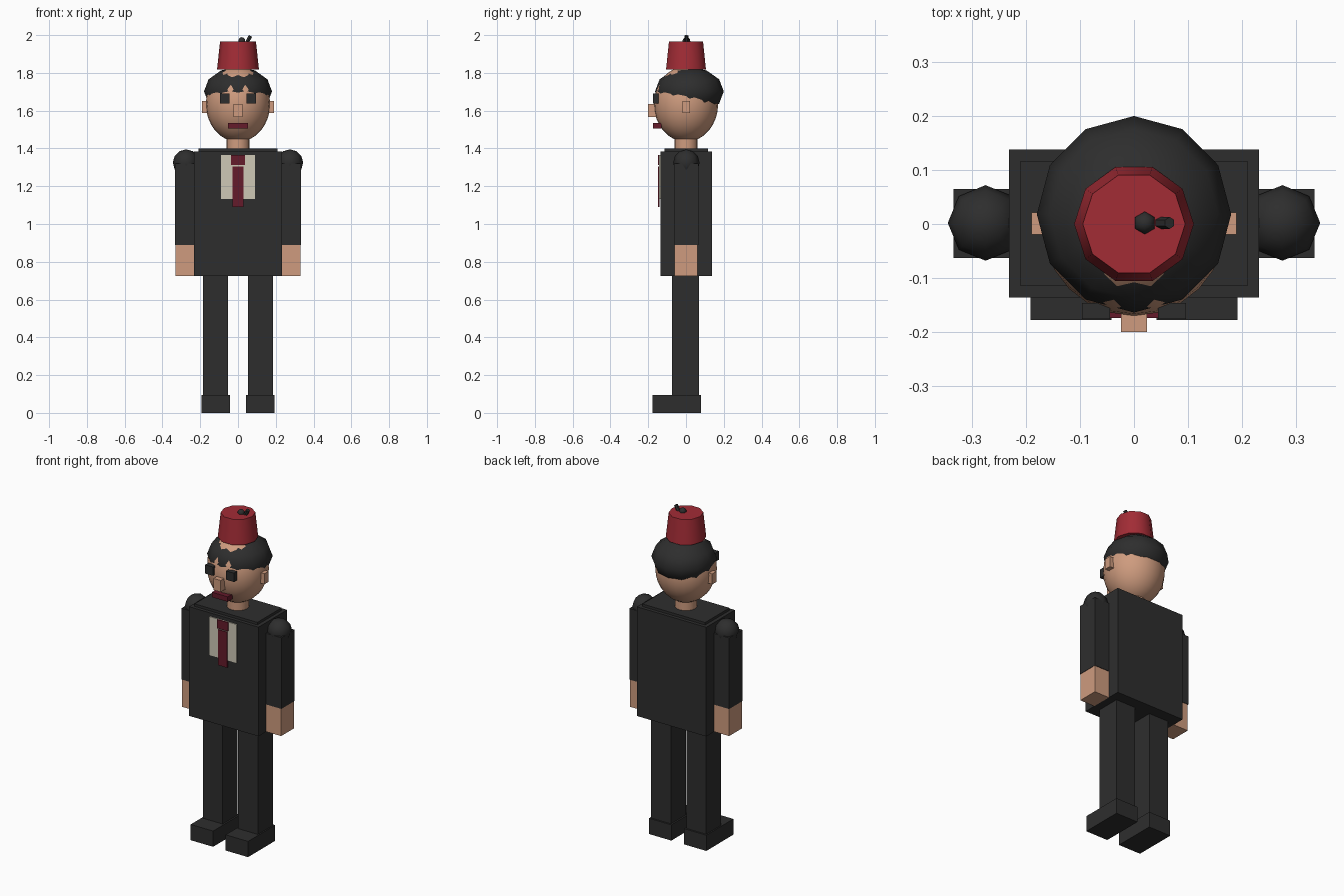
import bpy
import math
from mathutils import Vector

if "Cube" in bpy.data.objects:
    bpy.data.objects.remove(bpy.data.objects["Cube"])


def material(name, rgb):
    m = bpy.data.materials.new(name)
    m.use_nodes = True
    m.diffuse_color = (*rgb, 1)
    m.node_tree.nodes["Principled BSDF"].inputs["Base Color"].default_value = (*rgb, 1)
    return m


DARK = material("charcoal", (0.027, 0.027, 0.027))
SKIN = material("skin", (0.62, 0.33, 0.21))
RED = material("hat red", (0.36, 0.025, 0.036))
WINE = material("wine red", (0.13, 0.011, 0.024))
CREAM = material("cream", (0.62, 0.58, 0.47))


def finish(name, mat, smooth=None):
    ob = bpy.context.object
    ob.name = name
    ob.data.name = name
    ob.data.materials.append(mat)
    bpy.ops.object.transform_apply(location=False, rotation=True, scale=True)
    if smooth is not None:
        bpy.ops.object.shade_smooth_by_angle(angle=math.radians(smooth))
    return ob


def box(name, mat, x, y, z):
    """Box from (min, max) ranges."""
    axes = (x, y, z)
    bpy.ops.mesh.primitive_cube_add(size=1, location=[sum(a) / 2 for a in axes])
    bpy.context.object.scale = [a[1] - a[0] for a in axes]
    return finish(name, mat)


def ball(name, mat, centre, radii, segments, rings):
    bpy.ops.mesh.primitive_uv_sphere_add(segments=segments, ring_count=rings,
                                         radius=1, location=centre)
    bpy.context.object.scale = radii
    return finish(name, mat, 70)


def tube(name, mat, start, end, r1, r2, sides, smooth=None):
    a, b = Vector(start), Vector(end)
    bpy.ops.mesh.primitive_cone_add(vertices=sides, radius1=r1, radius2=r2,
                                    depth=(b - a).length, location=(a + b) / 2)
    ob = bpy.context.object
    if abs((b - a).x) > 0.001:
        ob.rotation_euler.y = math.atan2((b - a).x, (b - a).z)
    else:
        # put a corner of the polygon on the x axis
        ob.rotation_euler.z = math.pi / 2
    return finish(name, mat, smooth)


# Jacket
box("torso", DARK, (-0.232, 0.232), (-0.136, 0.138), (0.725, 1.385))
box("collar_slab", DARK, (-0.21, 0.21), (-0.115, 0.117), (1.38, 1.40))

# Shirt front and tie
box("shirt_front", CREAM, (-0.091, 0.09), (-0.142, -0.135), (1.132, 1.365))
box("tie", WINE, (-0.03, 0.03), (-0.148, -0.14), (1.09, 1.305))
box("tie_knot", WINE, (-0.036, 0.036), (-0.149, -0.14), (1.312, 1.365))

# Limbs, ears and eyes, once per side
for side, s in (("left", 1), ("right", -1)):
    def span(a, b):
        return tuple(sorted((s * a, s * b)))

    box(side + "_leg", DARK, span(0.052, 0.184), (-0.073, 0.07), (0.05, 0.73))
    box(side + "_shoe", DARK, span(0.042, 0.192), (-0.178, 0.08), (0, 0.095))
    box(side + "_arm", DARK, span(0.23, 0.334), (-0.063, 0.065), (0.89, 1.32))
    box(side + "_hand", SKIN, span(0.23, 0.332), (-0.062, 0.062), (0.725, 0.89))
    ball(side + "_shoulder", DARK, (s * 0.275, 0.002, 1.325), (0.07,) * 3, 8, 6)
    box(side + "_ear", SKIN, span(0.15, 0.19), (-0.019, 0.021), (1.588, 1.652))
    box(side + "_eye", DARK, span(0.044, 0.096), (-0.176, -0.146), (1.637, 1.69))

# Head
tube("neck", SKIN, (0, 0, 1.39), (0, 0, 1.48), 0.062, 0.062, 16, 30)
ball("head", SKIN, (0, 0, 1.635), (0.17, 0.17, 0.2), 24, 16)
ball("hair", DARK, (0, 0.018, 1.702), (0.18, 0.182, 0.128), 12, 6)
box("nose", SKIN, (-0.024, 0.024), (-0.2, -0.145), (1.566, 1.636))
box("mouth", WINE, (-0.053, 0.053), (-0.174, -0.13), (1.505, 1.535))

# Hat with its tassel
tube("hat", RED, (0, 0, 1.818), (0, 0, 1.965), 0.111, 0.095, 10, 40)
ball("hat_button", DARK, (0.02, 0.002, 1.968), (0.021, 0.021, 0.021), 6, 6)
tube("tassel", DARK, (0.045, 0.002, 1.955), (0.066, 0.002, 1.996), 0.011, 0.011, 6)
